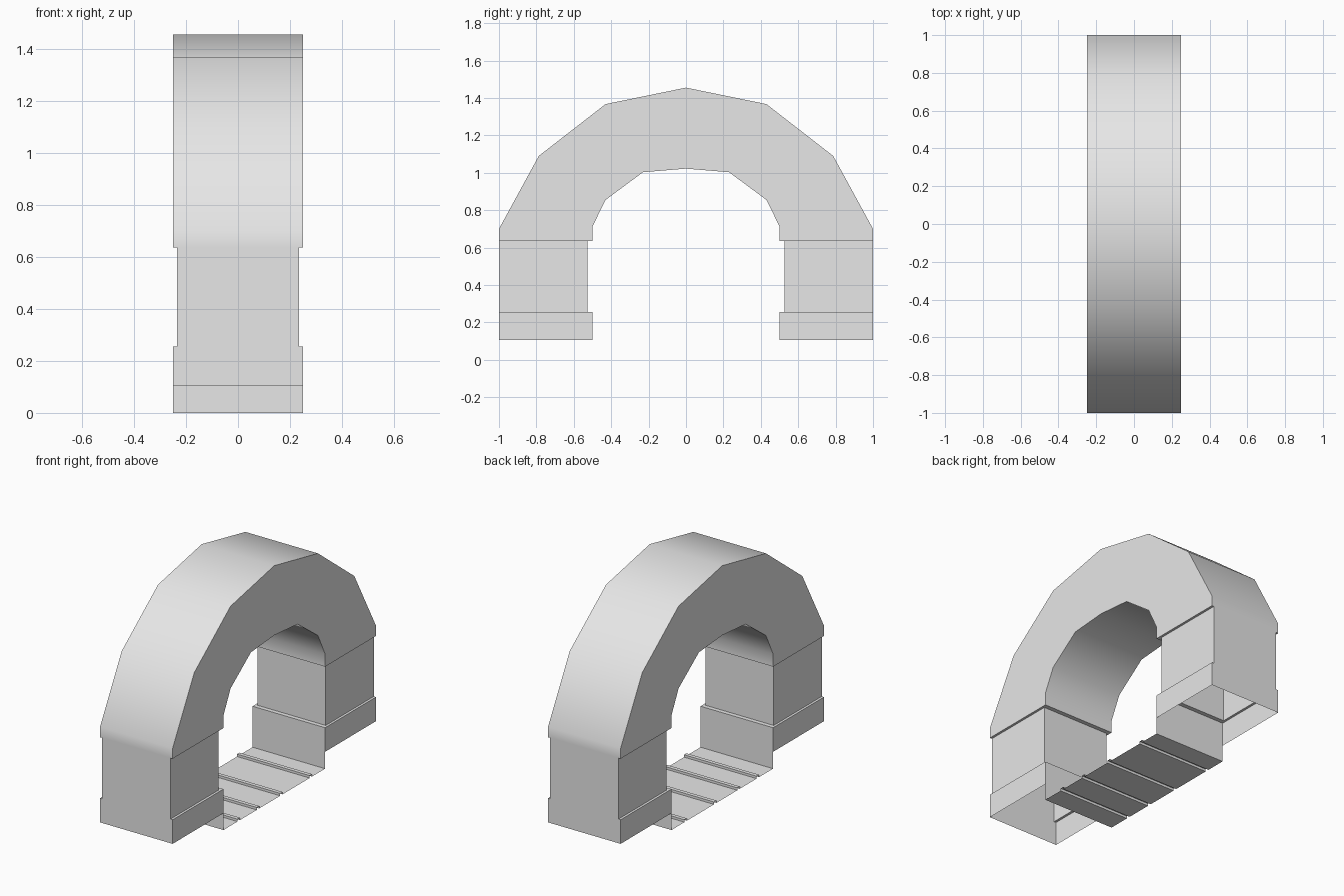
import bpy, bmesh, math

if "Cube" in bpy.data.objects:
    bpy.data.objects.remove(bpy.data.objects["Cube"])

HALF = 0.25  # half the width of the arch

stone = bpy.data.materials.new("grey_stone")
stone.diffuse_color = (0.8, 0.8, 0.8, 1)
stone.use_nodes = True
stone.node_tree.nodes["Principled BSDF"].inputs["Base Color"].default_value = stone.diffuse_color


def finish(name, bm, smooth=False):
    bmesh.ops.remove_doubles(bm, verts=bm.verts, dist=1e-5)
    bmesh.ops.recalc_face_normals(bm, faces=bm.faces)
    mesh = bpy.data.meshes.new(name)
    bm.to_mesh(mesh)
    bm.free()
    mesh.materials.append(stone)
    obj = bpy.data.objects.new(name, mesh)
    bpy.context.collection.objects.link(obj)
    if smooth:
        bpy.ops.object.select_all(action='DESELECT')
        obj.select_set(True)
        bpy.context.view_layer.objects.active = obj
        bpy.ops.object.shade_smooth_by_angle(angle=math.radians(40))
    return obj


def strip(bm, profile):
    """Sweep an open (y, z) profile across the width."""
    rows = [[bm.verts.new((x, y, z)) for y, z in profile] for x in (-HALF, HALF)]
    for i in range(len(profile) - 1):
        bm.faces.new((rows[0][i], rows[0][i + 1], rows[1][i + 1], rows[1][i]))
    return rows


def mirrored(half):
    """Complete a profile whose last point lies on y = 0."""
    return half + [(-y, z) for y, z in reversed(half[:-1])]


# Arch: faceted outer and inner curves joined by flat sides, open underneath
outer = mirrored([(-1, 0.635), (-1, 0.70), (-0.787, 1.09), (-0.43, 1.367), (0, 1.455)])
inner = mirrored([(-0.5, 0.635), (-0.5, 0.713), (-0.43, 0.855), (-0.23, 1.003), (0, 1.022)])
bm = bmesh.new()
out_rows, in_rows = strip(bm, outer), strip(bm, inner)
for o, n in zip(out_rows, in_rows):
    for i in range(len(o) - 1):
        bm.faces.new((o[i], o[i + 1], n[i + 1], n[i]))
finish("arch", bm, smooth=True)

# Legs: hollow plinth, recessed shaft and ledges, open at the bottom
wide, narrow = (HALF, 0.5), (0.235, 0.527)
levels = [(wide, 0.105), (wide, 0.255), (narrow, 0.255), (narrow, 0.635), (wide, 0.635)]
for name, side in (("front_leg", -1), ("back_leg", 1)):
    bm = bmesh.new()
    rings = []
    for (hx, near), z in levels:
        corners = ((-hx, near), (hx, near), (hx, 1), (-hx, 1))
        rings.append([bm.verts.new((x, side * y, z)) for x, y in corners])
    for a, b in zip(rings, rings[1:]):
        for i in range(4):
            j = (i + 1) % 4
            pts = (a[i], a[j], b[j], b[i])
            # the outer wall is flush, so its ledges have no area
            if i == 2 and abs(a[i].co.z - b[i].co.z) < 1e-6:
                continue
            bm.faces.new(pts)
    finish(name, bm)

# Floor: thin sheet between the legs with low cross ridges and upturned ends
W, H = 0.012, 0.015
path = [(-0.5, 0.105), (-0.5, 0)]
for y in (-0.35, -0.16, 0.07, 0.36):
    path += [(y - W, 0), (y - W, H), (y + W, H), (y + W, 0)]
path += [(0.5, 0), (0.5, 0.105)]
bm = bmesh.new()
strip(bm, path)
finish("floor", bm)
